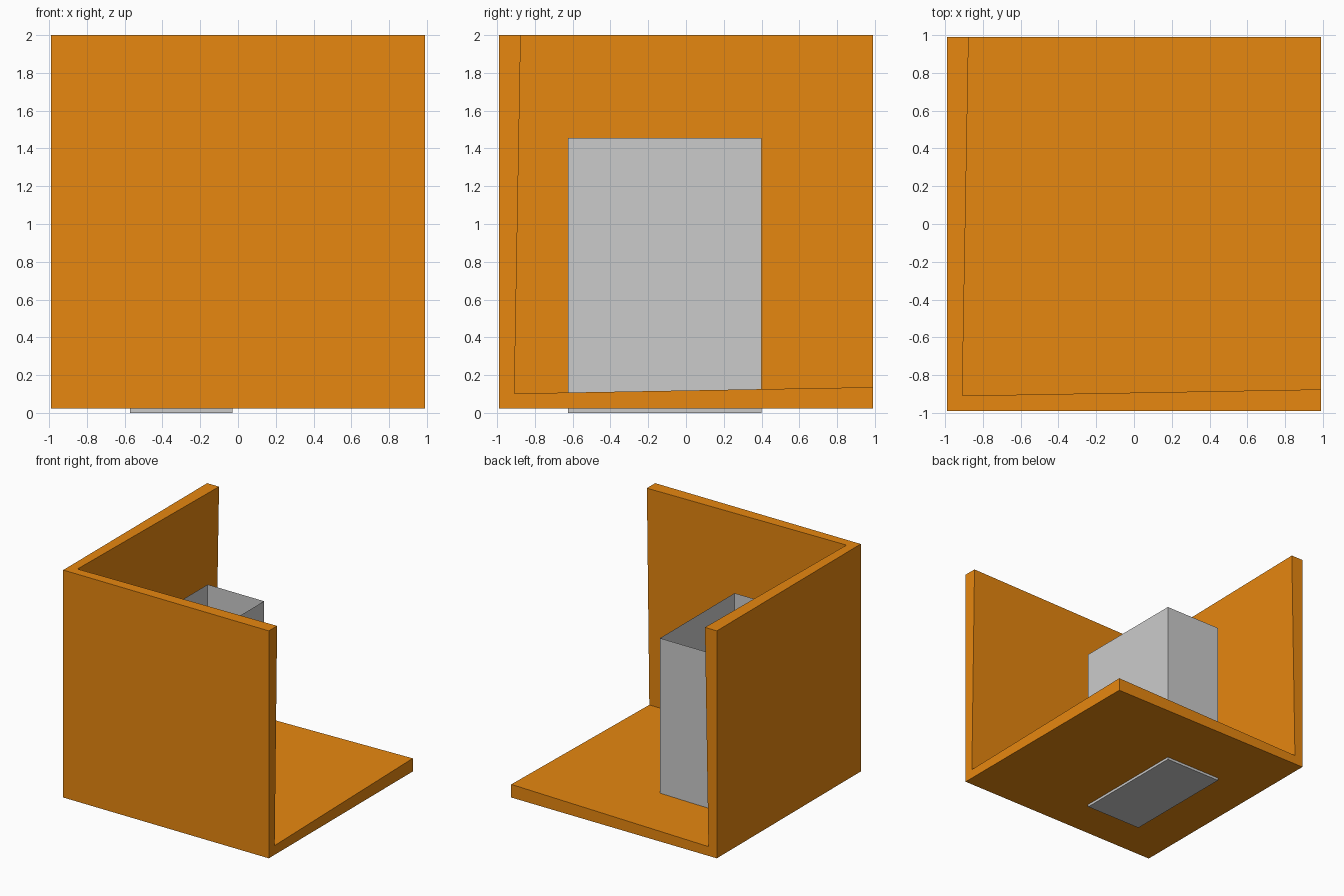
import bpy, bmesh

if "Cube" in bpy.data.objects:
    bpy.data.objects.remove(bpy.data.objects["Cube"])


def open_box(name, lo, hi, removed):
    """Box between two corners, without the faces whose normals are listed."""
    bm = bmesh.new()
    bmesh.ops.create_cube(bm, size=1)
    for v in bm.verts:
        v.co = [hi[i] if v.co[i] > 0 else lo[i] for i in range(3)]
    bm.normal_update()
    gone = [f for f in bm.faces
            if any(sum(f.normal[i] * d[i] for i in range(3)) > 0.9 for d in removed)]
    bmesh.ops.delete(bm, geom=gone, context='FACES')
    mesh = bpy.data.meshes.new(name)
    bm.to_mesh(mesh)
    bm.free()
    ob = bpy.data.objects.new(name, mesh)
    bpy.context.collection.objects.link(ob)
    return ob


# Room corner: floor, front wall and left wall, thickened inwards
room = open_box("room_walls", (-0.989, -0.989, 0.022), (0.989, 0.989, 2.0),
                [(1, 0, 0), (0, 1, 0), (0, 0, 1)])
thick = room.modifiers.new("thickness", 'SOLIDIFY')
thick.thickness = 0.114
thick.offset = -1
orange = bpy.data.materials.new("orange")
orange.diffuse_color = (0.80, 0.243, 0.005, 1)
orange.use_nodes = True
orange.node_tree.nodes["Principled BSDF"].inputs["Base Color"].default_value = orange.diffuse_color
room.data.materials.append(orange)

# Thin-walled bin, open at the top, reaching just through the floor
open_box("open_bin", (-0.572, -0.625, 0.0), (-0.03, 0.4, 1.455), [(0, 0, 1)])
